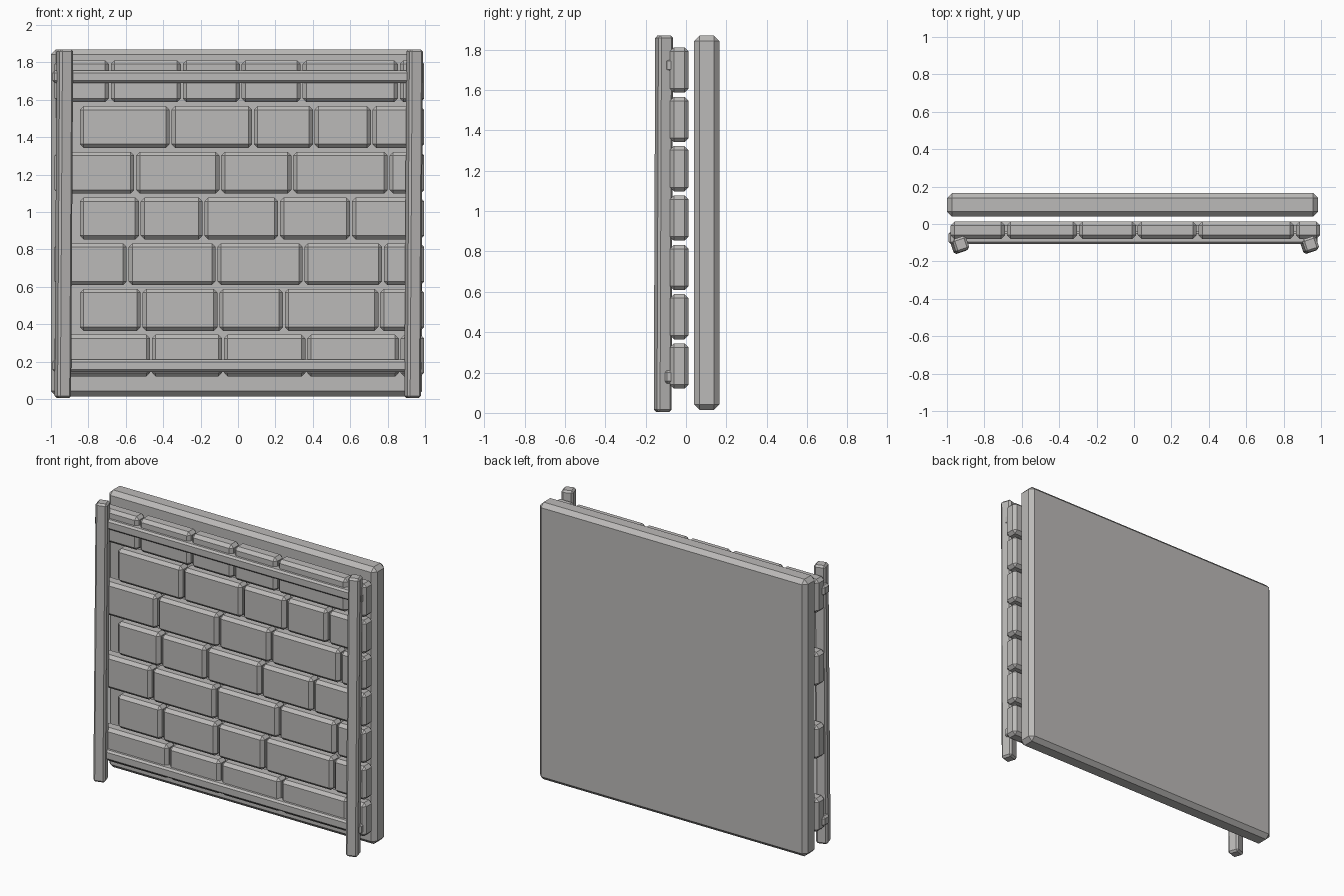
import bpy
from math import radians

if "Cube" in bpy.data.objects:
    bpy.data.objects.remove(bpy.data.objects["Cube"], do_unlink=True)

STONE = (0.5, 0.49, 0.48, 1)
stone = bpy.data.materials.new("stone grey")
stone.use_nodes = True
stone.diffuse_color = STONE
stone.node_tree.nodes["Principled BSDF"].inputs["Base Color"].default_value = STONE


def block(name, low, high, chamfer, turn=(0, 0, 0)):
    """Chamfered box between two corners, optionally turned about its centre."""
    centre = [(a + b) / 2 for a, b in zip(low, high)]
    bpy.ops.mesh.primitive_cube_add(size=1, location=centre)
    obj = bpy.context.object
    obj.name = name
    obj.scale = [b - a for a, b in zip(low, high)]
    bpy.ops.object.transform_apply(location=False, rotation=False, scale=True)
    obj.rotation_euler = [radians(a) for a in turn]
    bevel = obj.modifiers.new("chamfer", 'BEVEL')
    bevel.width = chamfer
    bevel.segments = 1
    bevel.limit_method = 'NONE'
    obj.data.materials.append(stone)
    return obj


# Backing slab
block("back_panel", (-1, 0.04, 0.015), (0.985, 0.165, 1.87), 0.027)

# Brick courses from the bottom up: left end, then the joints between bricks
LEFT_LONG, LEFT_SHORT, RIGHT = -0.985, -0.85, 1.0
courses = [
    (LEFT_LONG, -0.465, -0.08, 0.365, 0.865),
    (LEFT_SHORT, -0.515, -0.105, 0.245, 0.755),
    (LEFT_LONG, -0.59, -0.115, 0.35, 0.775),
    (LEFT_SHORT, -0.525, -0.185, 0.22, 0.605),
    (LEFT_LONG, -0.55, -0.095, 0.29, 0.805),
    (LEFT_SHORT, -0.36, 0.08, 0.405, 0.715),
    (LEFT_LONG, -0.685, -0.3, 0.015, 0.34, 0.86),
]
GAP = 0.005
for row, joints in enumerate(courses):
    z = 0.12 + row * 0.2445
    for col, (x0, x1) in enumerate(zip(joints, joints[1:] + (RIGHT,))):
        block(f"brick_{row + 1}_{col + 1}", (x0 + GAP, -0.08, z),
              (x1 - GAP, 0.013, z + 0.224), 0.02)

# Horizontal rails
for name, z in (("lower_rail", 0.145), ("upper_rail", 1.69)):
    block(name, (-0.992, -0.107, z), (0.98, -0.04, z + 0.066), 0.012)

# Upright posts, twisted and leaning slightly
for name, x in (("right_post", -0.931), ("left_post", 0.939)):
    block(name, (x - 0.038, -0.15, 0.005), (x + 0.038, -0.074, 1.87), 0.012, (-0.1, 0.4, 18))
